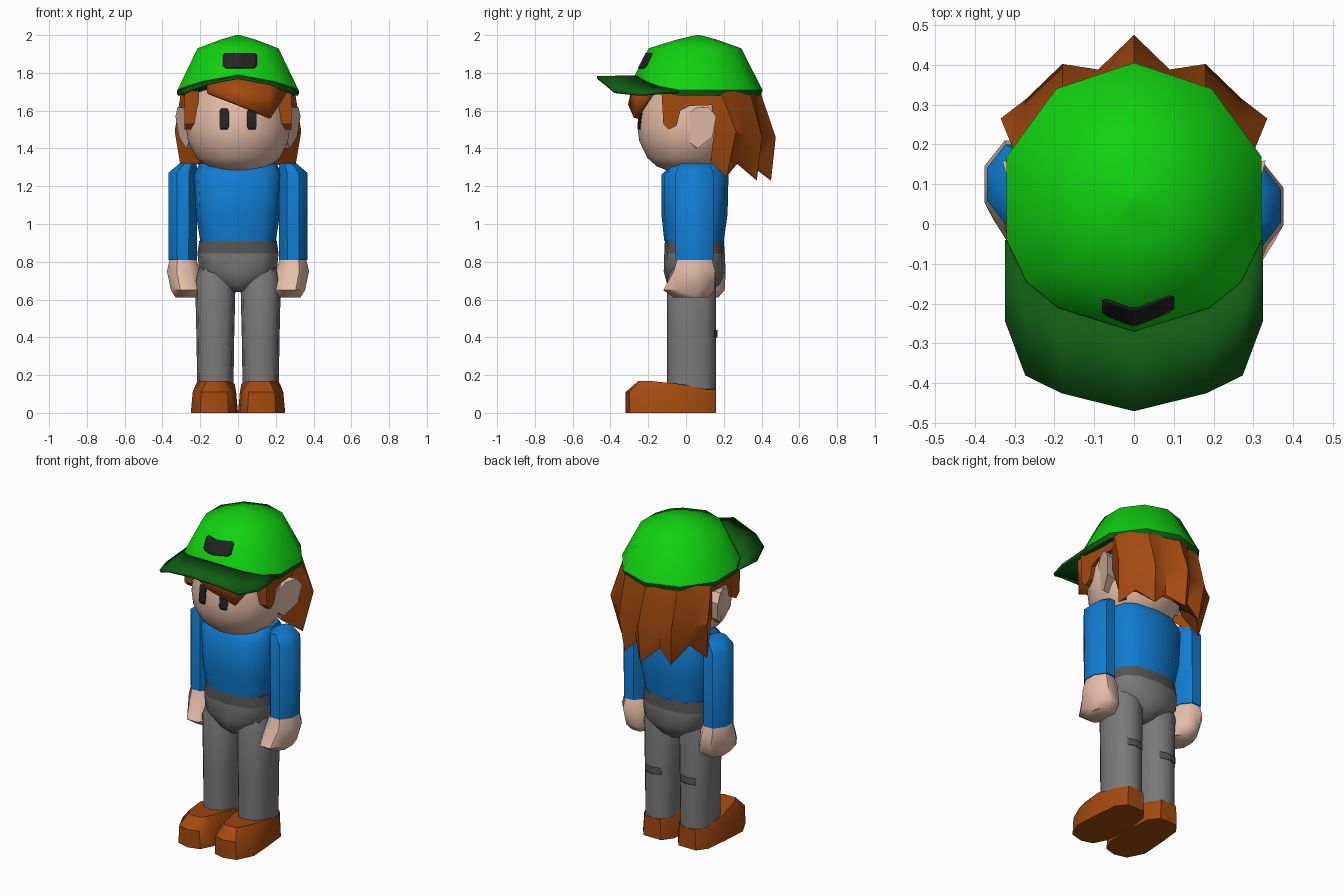
import bpy, bmesh, math
from mathutils import Vector
from mathutils.bvhtree import BVHTree

if "Cube" in bpy.data.objects:
    bpy.data.objects.remove(bpy.data.objects["Cube"])


def mat(name, r, g, b):
    lin = lambda c: ((c / 255 + 0.055) / 1.055) ** 2.4 if c > 10 else c / 255 / 12.92
    m = bpy.data.materials.new(name)
    m.diffuse_color = (lin(r), lin(g), lin(b), 1)
    m.use_nodes = True
    m.node_tree.nodes["Principled BSDF"].inputs["Base Color"].default_value = m.diffuse_color
    return m


GREEN = mat("cap green", 16, 210, 16)
DARK_GREEN = mat("brim dark green", 16, 92, 20)
BLUE = mat("shirt blue", 16, 124, 208)
SKIN = mat("skin", 230, 190, 170)
BROWN = mat("hair and shoe brown", 164, 74, 15)
GREY = mat("trouser grey", 122, 122, 122)
DARK_GREY = mat("belt dark grey", 85, 85, 85)
BLACK = mat("black", 36, 36, 40)


def build(name, verts, faces, material, angle=50, thick=0):
    me = bpy.data.meshes.new(name)
    me.from_pydata([Vector(v) for v in verts], [], faces)
    bm = bmesh.new()
    bm.from_mesh(me)
    bmesh.ops.recalc_face_normals(bm, faces=bm.faces)
    bm.to_mesh(me)
    bm.free()
    me.materials.append(material)
    ob = bpy.data.objects.new(name, me)
    bpy.context.collection.objects.link(ob)
    bpy.ops.object.select_all(action='DESELECT')
    ob.select_set(True)
    bpy.context.view_layer.objects.active = ob
    bpy.ops.object.shade_smooth_by_angle(angle=math.radians(angle))
    if thick:
        mod = ob.modifiers.new("thickness", 'SOLIDIFY')
        mod.thickness = thick
        mod.offset = 0
    return ob


def strips(rows, closed):
    """Quads between successive rows of points."""
    n = len(rows[0])
    return [(r * n + i, r * n + (i + 1) % n, (r + 1) * n + (i + 1) % n, (r + 1) * n + i)
            for r in range(len(rows) - 1) for i in range(n if closed else n - 1)]


def loft(name, rings, material, angle=50):
    n = len(rings[0])
    last = (len(rings) - 1) * n
    faces = strips(rings, True) + [tuple(range(n)), tuple(range(last, last + n))]
    return build(name, sum(rings, []), faces, material, angle)


def sheet(name, rows, material, angle=50, thick=0):
    return build(name, sum(rows, []), strips(rows, False), material, angle, thick)


def ring(z, cx, rx, y0, y1, n=12, power=1.0, phase=0.0):
    pts = []
    for i in range(n):
        a = 2 * math.pi * i / n + phase
        c, s = math.cos(a), math.sin(a)
        pts.append((cx + rx * math.copysign(abs(c) ** power, c),
                    (y0 + y1) / 2 + (y1 - y0) / 2 * math.copysign(abs(s) ** power, s), z))
    return pts


def both(half):
    """Closed outline from a half that starts and ends on x = 0."""
    return half + [(-x, y, z) for x, y, z in half[-2:0:-1]]


def row(half):
    """Open row across x = 0; half starts on the centre line."""
    return [(-x, y, z) for x, y, z in half[:0:-1]] + half


def decal(name, target, cx, hw, z0, z1, material, side=-1, taper=0.7):
    """Thin plate following the surface of a part, seen along y."""
    me = target.data
    tree = BVHTree.FromPolygons([v.co for v in me.vertices],
                                [tuple(p.vertices) for p in me.polygons])
    rows = []
    for j, t in enumerate((0, 0.15, 0.5, 0.85, 1)):
        w = hw * (taper if j in (0, 4) else 1)
        line = []
        for i in range(9):
            x, z = cx + w * (i / 4 - 1), z0 + t * (z1 - z0)
            hit = tree.ray_cast(Vector((x, side * 2, z)), Vector((0, -side, 0)))[0]
            line.append((x, hit.y + side * 0.005, z))
        rows.append(line)
    return sheet(name, rows, material, 50, 0.004)


# Torso, belt and hips
loft("shirt", [ring(z, 0, rx, a, b, 12, 0.7) for z, rx, a, b in (
    (0.91, 0.20, -0.115, 0.20), (1.05, 0.222, -0.13, 0.22),
    (1.26, 0.232, -0.13, 0.225), (1.32, 0.205, -0.07, 0.19))], BLUE)
loft("belt", [ring(z, 0, rx, a, b, 12, 0.7) for z, rx, a, b in (
    (0.845, 0.215, -0.115, 0.205), (0.91, 0.205, -0.112, 0.20))], DARK_GREY)
loft("hips", [ring(z, 0, rx, a, b, 12, 0.7) for z, rx, a, b in (
    (0.64, 0.03, -0.06, 0.13), (0.68, 0.09, -0.10, 0.18),
    (0.75, 0.205, -0.118, 0.21), (0.845, 0.215, -0.115, 0.205))], GREY)

SOLE = [(0.01, -0.22), (0.05, -0.30), (0.12, -0.32), (0.20, -0.30), (0.25, -0.20),
        (0.24, -0.05), (0.225, 0.10), (0.18, 0.16), (0.06, 0.16), (0.015, 0.10), (0.0, -0.05)]

for s, side, arm_y in ((1, "right", 0.045), (-1, "left", 0.10)):
    # Legs with a patch behind each
    leg = loft(side + "_leg", [ring(z, s * 0.12, rx, a, b, 12, 0.8) for z, rx, a, b in (
        (0.09, 0.095, -0.10, 0.16), (0.40, 0.10, -0.10, 0.16),
        (0.70, 0.107, -0.10, 0.16), (0.77, 0.085, -0.08, 0.15))], GREY)
    decal(side + "_leg_patch", leg, s * 0.12, 0.055, 0.40, 0.44, DARK_GREY, 1, 1)

    # Shoes: flat sole, low heel, raised rounded toe
    low = [(s * x, y, 0) for x, y in SOLE]
    mid = [(s * (0.122 + (x - 0.122) * 0.92), y, 0.11) for x, y in SOLE]
    top = [(s * (0.122 + (x - 0.122) * (0.55 if y < -0.06 else 0.85)),
            max(y, -0.25) if y < -0.28 else y, 0.17 if y < -0.06 else
            (0.155 if y < 0 else 0.125)) for x, y in SOLE]
    loft(side + "_shoe", [low, mid, top], BROWN, 40)

    # Sleeves and hands
    def arm_ring(z, cx, rx, ry, dy=0.0):
        k = 1 / math.cos(math.pi / 8)
        return ring(z, s * cx, rx * k, arm_y + dy - ry * k, arm_y + dy + ry * k,
                    8, 1, math.pi / 8)
    loft(side + "_sleeve", [arm_ring(0.81, 0.292, 0.075, 0.10), arm_ring(1.27, 0.292, 0.077, 0.10),
                            arm_ring(1.32, 0.265, 0.045, 0.08)], BLUE)
    loft(side + "_hand", [arm_ring(0.82, 0.292, 0.068, 0.09), arm_ring(0.75, 0.288, 0.088, 0.11),
                          arm_ring(0.65, 0.270, 0.085, 0.135, -0.03),
                          arm_ring(0.61, 0.265, 0.065, 0.09, -0.02)], SKIN)

    # Ears flare outwards to the back
    ear = [(0.0, 1.57), (0.05, 1.615), (0.12, 1.62), (0.16, 1.57), (0.14, 1.46),
           (0.06, 1.40), (0.01, 1.44)]
    loft(side + "_ear", [[(s * 0.20, 0.06 + (y - 0.07) * 0.8, z) for y, z in ear],
                         [(s * (0.265 + 0.40 * y + 0.1 * (z - 1.55)), y, z) for y, z in ear]],
         SKIN, 40)

    # Side locks
    lock = [(-0.13, 1.71), (-0.12, 1.53), (-0.09, 1.50), (-0.05, 1.52), (-0.03, 1.60),
            (0.02, 1.625), (0.16, 1.63), (0.17, 1.71)]
    loft(side + "_lock", [[(s * x, y, z) for y, z in lock] for x in (0.21, 0.283)], BROWN, 40)

# Head and eyes
head = loft("head", [ring(z, 0, rx, a, b, 16) for z, rx, a, b in (
    (1.28, 0.10, -0.09, 0.12), (1.305, 0.165, -0.155, 0.17), (1.35, 0.222, -0.205, 0.22),
    (1.44, 0.265, -0.248, 0.27), (1.52, 0.275, -0.258, 0.29),
    (1.62, 0.27, -0.245, 0.31), (1.74, 0.25, -0.21, 0.31))], SKIN, 60)
for s, side in ((1, "right"), (-1, "left")):
    decal(side + "_eye", head, s * 0.073, 0.025, 1.50, 1.61, BLACK)

# Back hair: locks with pointed ends, alternating tip and valley
upper = [(0, 0.39, 1.71), (0.09, 0.36, 1.71), (0.18, 0.335, 1.71),
         (0.25, 0.26, 1.71), (0.30, 0.18, 1.71), (0.27, 0.13, 1.71)]
middle = [(0, 0.475, 1.46), (0.09, 0.388, 1.46), (0.18, 0.402, 1.46),
          (0.27, 0.315, 1.47), (0.335, 0.265, 1.49), (0.285, 0.15, 1.50)]
ends = [(0, 0.45, 1.23), (0.08, 0.37, 1.31), (0.16, 0.375, 1.23),
        (0.22, 0.28, 1.33), (0.295, 0.215, 1.25), (0.20, 0.13, 1.33)]
inner = [(x * 0.7, 0.1 + (y - 0.1) * 0.6, 1.37) for x, y, z in ends]
sheet("back_hair", [row(r) for r in (upper, middle, ends, inner)], BROWN, 35)

# Swept fringe
sheet("fringe", [
    [(-0.16, -0.22, 1.74), (0, -0.265, 1.765), (0.15, -0.23, 1.74), (0.25, -0.17, 1.72)],
    [(-0.16, -0.245, 1.69), (0, -0.295, 1.63), (0.17, -0.265, 1.56), (0.25, -0.18, 1.69)]],
    BROWN, 40, 0.025)

# Cap crown, rim and brim
edge = [(0, -0.27, 1.79), (0.19, -0.21, 1.755), (0.27, -0.145, 1.73), (0.32, -0.04, 1.71),
        (0.32, 0.17, 1.71), (0.195, 0.34, 1.71), (0, 0.405, 1.71)]


def shrink(k, z):
    return [(x * k, 0.065 + (y - 0.065) * (k * 1.17 if y < -0.05 else k), z) for x, y, _ in edge]


crown = loft("cap_crown", [both(edge), both(shrink(0.67, 1.93)), both(shrink(0.3, 1.975)),
                           both(shrink(0.03, 2.0))], GREEN, 70)
loft("cap_rim", [both([(x * 0.98, y * 0.98, z - 0.03) for x, y, z in edge]), both(edge)],
     DARK_GREEN, 40)
outer = [(0, -0.47, 1.775), (0.18, -0.425, 1.74), (0.27, -0.38, 1.70), (0.32, -0.245, 1.685)]
sheet("cap_brim", [row([(x, y, z - 0.01) for x, y, z in edge[:4]]), row(outer)],
      DARK_GREEN, 40, 0.015)
decal("cap_patch", crown, 0.01, 0.09, 1.825, 1.905, BLACK, -1, 0.85)
